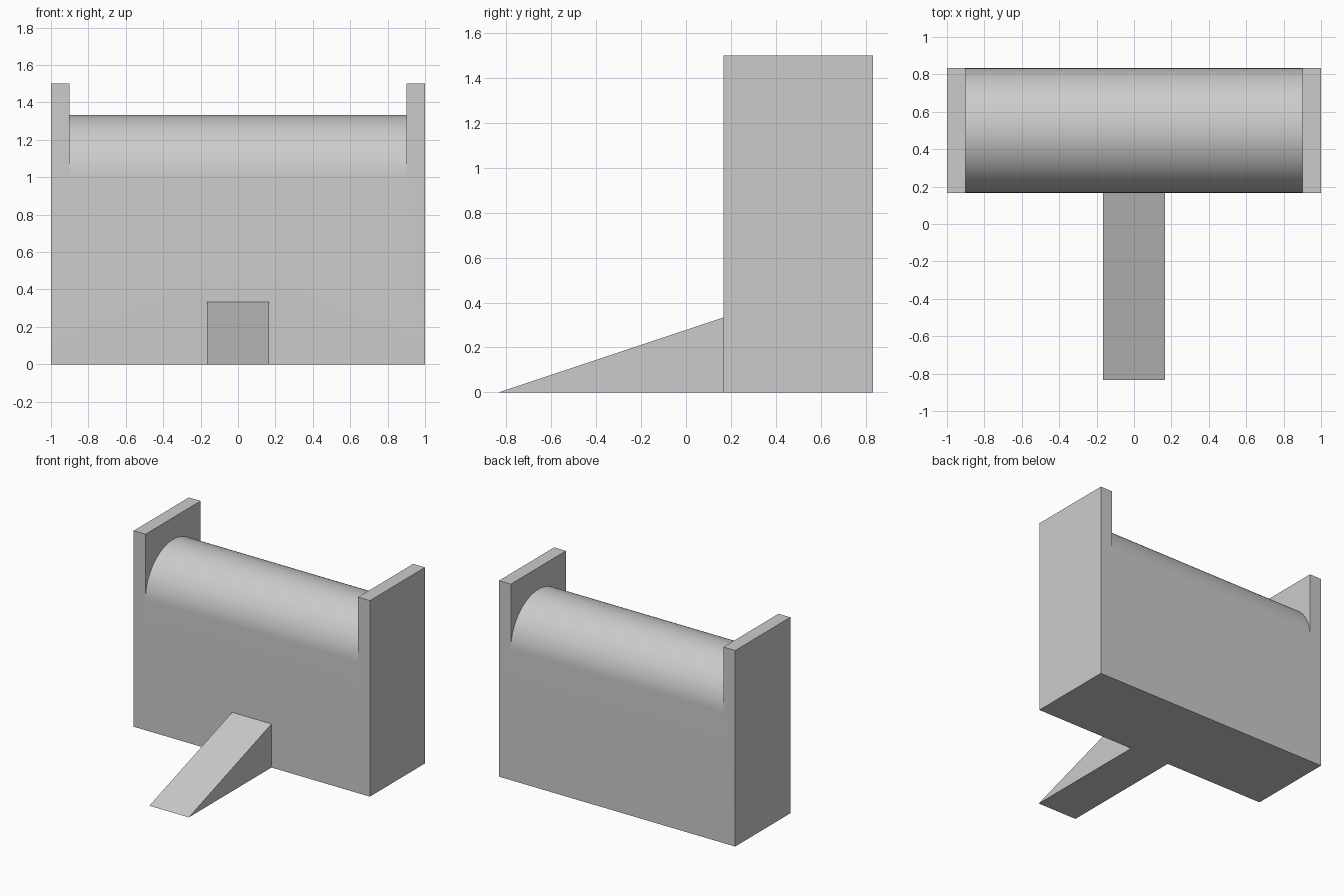
import bpy, bmesh, math

if "Cube" in bpy.data.objects:
    bpy.data.objects.remove(bpy.data.objects["Cube"])

grey = bpy.data.materials.new("plain grey")
grey.diffuse_color = (0.6, 0.6, 0.6, 1)
grey.use_nodes = True
grey.node_tree.nodes["Principled BSDF"].inputs["Base Color"].default_value = grey.diffuse_color


def prism(name, profile, half_width):
    """Extrude a (y, z) profile along x, centred on x = 0."""
    bm = bmesh.new()
    face = bm.faces.new([bm.verts.new((-half_width, y, z)) for y, z in profile])
    moved = bmesh.ops.extrude_face_region(bm, geom=[face])["geom"]
    verts = [v for v in moved if isinstance(v, bmesh.types.BMVert)]
    bmesh.ops.translate(bm, verts=verts, vec=(2 * half_width, 0, 0))
    bmesh.ops.recalc_face_normals(bm, faces=bm.faces)
    mesh = bpy.data.meshes.new(name)
    bm.to_mesh(mesh)
    bm.free()
    mesh.materials.append(grey)
    obj = bpy.data.objects.new(name, mesh)
    bpy.context.collection.objects.link(obj)
    return obj


def combine(target, tool, operation):
    """Apply a boolean and discard the tool."""
    mod = target.modifiers.new(operation, 'BOOLEAN')
    mod.operation, mod.object, mod.solver = operation, tool, 'EXACT'
    bpy.context.view_layer.objects.active = target
    bpy.ops.object.modifier_apply(modifier=mod.name)
    bpy.data.objects.remove(tool)


FRONT, BACK, MID, R = 1 / 6, 5 / 6, 0.5, 1 / 3

# Full block, as tall as the end walls
building = prism("vaulted_building",
                 [(FRONT, 0), (BACK, 0), (BACK, 1.5), (FRONT, 1.5)], 1.0)

# Space above the barrel roof, between the end walls
steps = 48
arch = [(MID + R * math.cos(math.pi * i / steps),
         1 + R * math.sin(math.pi * i / steps)) for i in range(steps + 1)]
space = prism("roof_cutter", arch + [(0, 1), (0, 1.7), (1, 1.7), (1, 1)], 0.9)
combine(building, space, 'DIFFERENCE')

# Entry ramp, fused to the front wall
ramp = prism("ramp", [(-BACK, 0), (FRONT, R), (0.3, R), (0.3, 0)], 1 / 6)
combine(building, ramp, 'UNION')

# Smooth vault, crisp corners
bpy.ops.object.select_all(action='DESELECT')
building.select_set(True)
bpy.context.view_layer.objects.active = building
bpy.ops.object.shade_smooth_by_angle(angle=math.radians(30))
